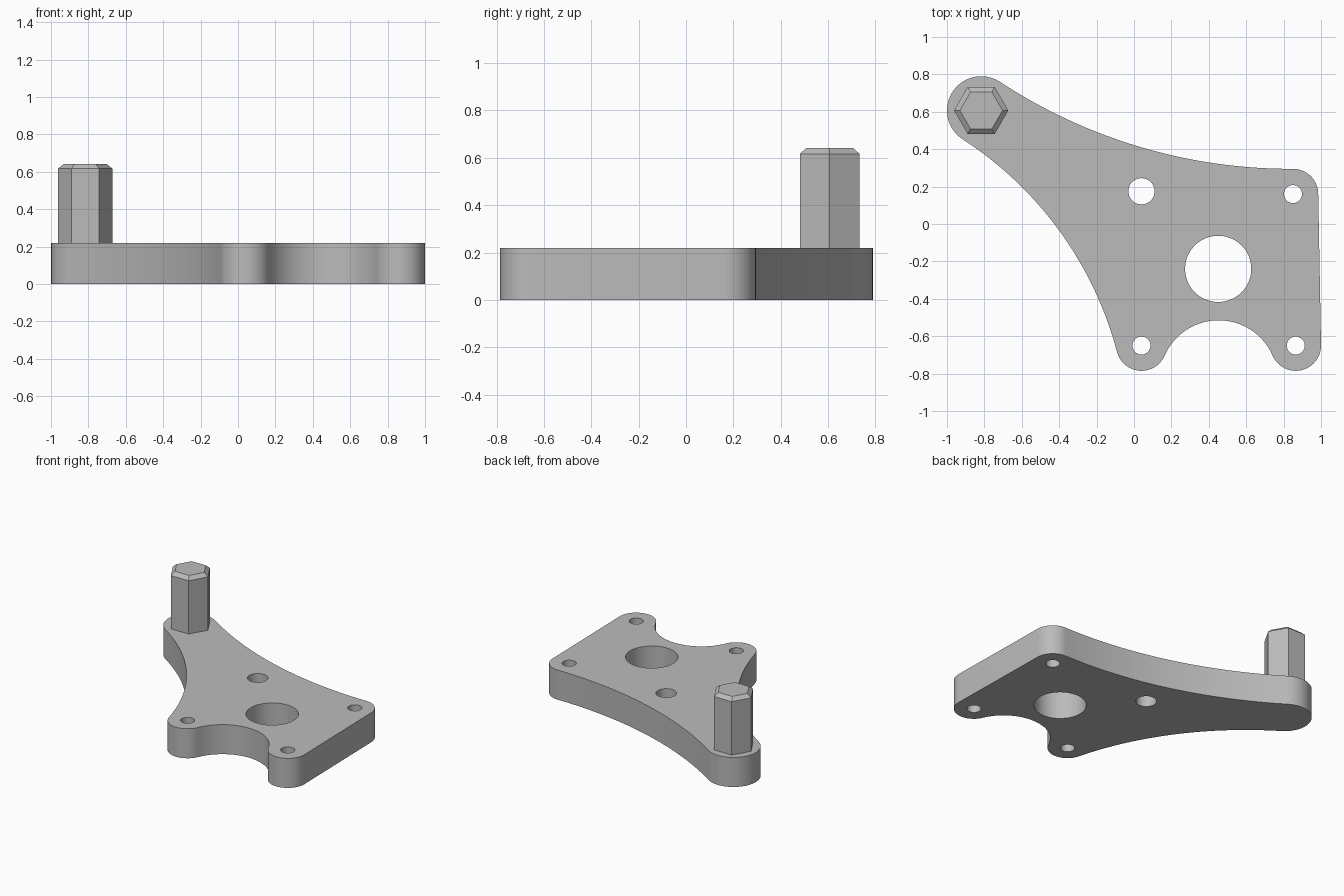
import bpy, bmesh, math
from mathutils import Vector

if "Cube" in bpy.data.objects:
    bpy.data.objects.remove(bpy.data.objects["Cube"])

THICK = 0.22
TAU = 2 * math.pi

grey = bpy.data.materials.new("plain grey")
grey.diffuse_color = (0.5, 0.5, 0.5, 1)
grey.use_nodes = True
grey.node_tree.nodes["Principled BSDF"].inputs["Base Color"].default_value = grey.diffuse_color


def angle(v):
    return math.atan2(v.y, v.x)


def arc(c, r, a0, sweep, n):
    return [(c.x + r * math.cos(a0 + sweep * i / n),
             c.y + r * math.sin(a0 + sweep * i / n)) for i in range(n + 1)]


def hollow_centre(p, rp, q, rq, R):
    """Centre of the outside circle that touches both lobes."""
    d = q - p
    L = d.length
    d.normalize()
    a, b = rp + R, rq + R
    x = (a * a - b * b + L * L) / (2 * L)
    return p + d * x + Vector((d.y, -d.x)) * math.sqrt(a * a - x * x)


# Rounded lobes, counter-clockwise: centre, radius, hollow radius to the next lobe (0 = straight)
lobes = [(Vector((-0.817, 0.607)), 0.183, 1.95),
         (Vector((0.04, -0.65)), 0.135, 0.315),
         (Vector((0.865, -0.65)), 0.135, 0),
         (Vector((0.85, 0.16)), 0.135, 2.83)]

# Outgoing and incoming tangent angles for each lobe
n = len(lobes)
out, inc, hollow = [0] * n, [0] * n, [None] * n
for i, (p, rp, R) in enumerate(lobes):
    j = (i + 1) % n
    q, rq, _ = lobes[j]
    if R:
        c = hollow_centre(p, rp, q, rq, R)
        hollow[i] = c
        out[i], inc[j] = angle(c - p), angle(c - q)
    else:
        d = q - p
        out[i] = inc[j] = angle(Vector((d.y, -d.x)))

outline = []
for i, (p, r, R) in enumerate(lobes):
    outline += arc(p, r, inc[i], (out[i] - inc[i]) % TAU, 24)
    if R:
        c, q = hollow[i], lobes[(i + 1) % n][0]
        a0 = angle(p - c)
        outline += arc(c, R, a0, -((a0 - angle(q - c)) % TAU), 32)[1:-1]

# Through holes: bearing bore, middle hole, three screw holes
holes = [(0.45, -0.24, 0.177), (0.04, 0.175, 0.07), (0.85, 0.16, 0.048),
         (0.865, -0.65, 0.048), (0.04, -0.65, 0.048)]
loops = [outline] + [arc(Vector((x, y)), r, 0, TAU, 48)[:-1] for x, y, r in holes]

# Plate: filled flat curve with thickness
cu = bpy.data.curves.new("plate", 'CURVE')
cu.dimensions = '2D'
cu.fill_mode = 'BOTH'
cu.extrude = THICK / 2
for pts in loops:
    s = cu.splines.new('POLY')
    s.points.add(len(pts) - 1)
    for sp, (x, y) in zip(s.points, pts):
        sp.co = (x, y, THICK / 2, 1)
    s.use_cyclic_u = True
plate = bpy.data.objects.new("plate", cu)
plate.location.z = THICK / 2
bpy.context.collection.objects.link(plate)
bpy.context.view_layer.objects.active = plate
plate.select_set(True)
bpy.ops.object.convert(target='MESH')
plate = bpy.context.object
bm = bmesh.new()
bm.from_mesh(plate.data)
bmesh.ops.remove_doubles(bm, verts=bm.verts, dist=0.0002)
low = min(v.co.z for v in bm.verts)
bmesh.ops.translate(bm, verts=bm.verts, vec=(0, 0, -low))
bmesh.ops.recalc_face_normals(bm, faces=bm.faces)
bm.to_mesh(plate.data)
bm.free()
plate.location.z = 0
plate.data.materials.clear()
plate.data.materials.append(grey)
bpy.ops.object.shade_smooth_by_angle(angle=math.radians(30))

# Hexagonal post with a chamfered top
bm = bmesh.new()
rings = []
for r, z in [(0.145, THICK), (0.145, 0.617), (0.114, 0.642)]:
    rings.append([bm.verts.new((r * math.cos(k * TAU / 6), r * math.sin(k * TAU / 6), z))
                  for k in range(6)])
for a, b in zip(rings, rings[1:]):
    for k in range(6):
        m = (k + 1) % 6
        bm.faces.new((a[k], a[m], b[m], b[k]))
bm.faces.new(rings[-1])
bm.faces.new(rings[0][::-1])
me = bpy.data.meshes.new("hex_post")
bm.to_mesh(me)
bm.free()
me.materials.append(grey)
post = bpy.data.objects.new("hex_post", me)
post.location = (lobes[0][0].x, lobes[0][0].y, 0)
bpy.context.collection.objects.link(post)
